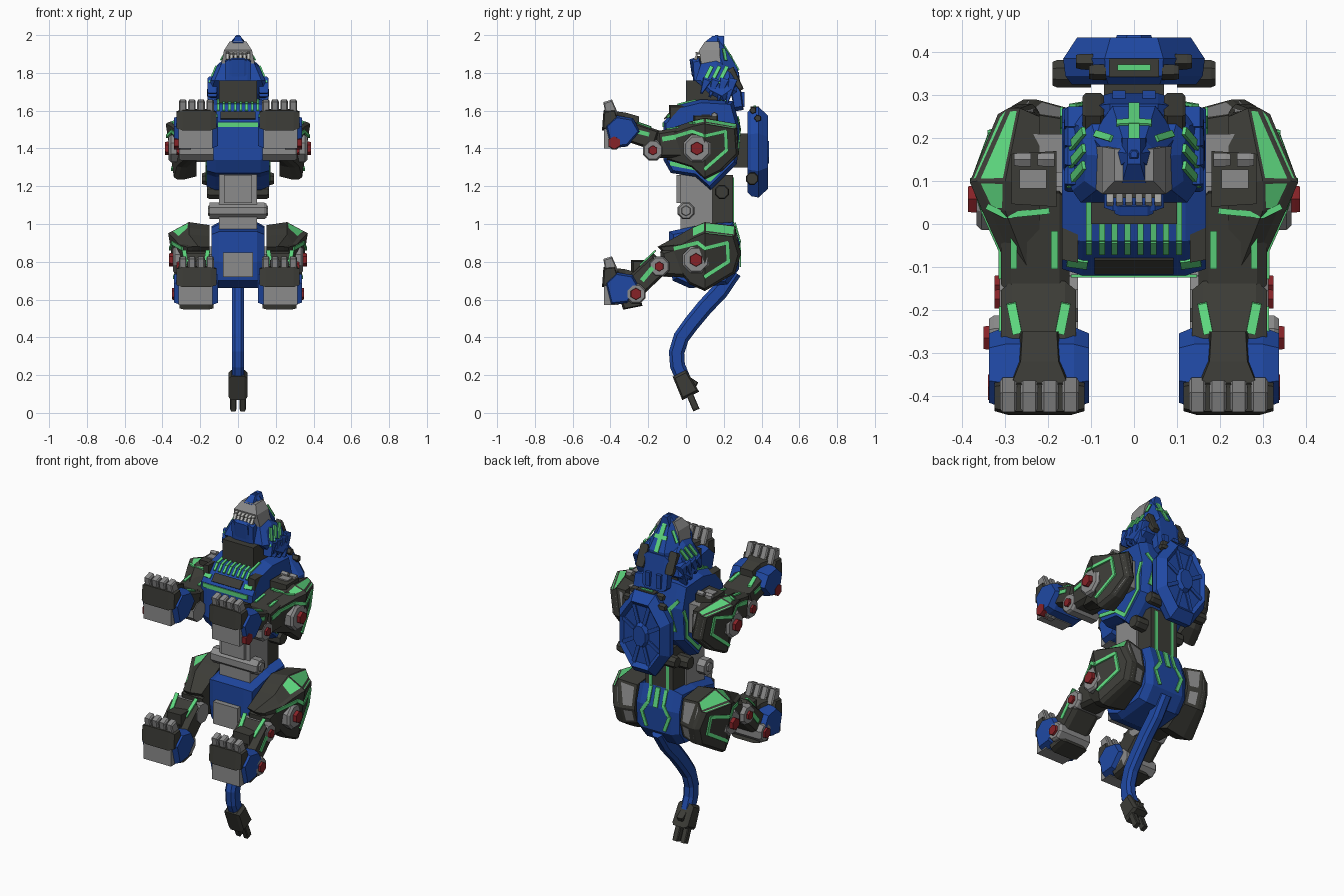
import bpy, bmesh, math
from mathutils import Vector

if "Cube" in bpy.data.objects:
    bpy.data.objects.remove(bpy.data.objects["Cube"])

COL = {"blue": (0.014, 0.066, 0.37), "dark": (0.045, 0.045, 0.038), "grey": (0.26, 0.26, 0.26),
       "green": (0.11, 0.68, 0.21), "red": (0.24, 0.016, 0.02), "ivory": (0.5, 0.5, 0.48)}
MAT = {}
for k, c in COL.items():
    MAT[k] = bpy.data.materials.new(k)
    MAT[k].diffuse_color = (*c, 1)


def finish(name, bm, col, mirror=False):
    bmesh.ops.recalc_face_normals(bm, faces=bm.faces)
    me = bpy.data.meshes.new(name)
    bm.to_mesh(me)
    bm.free()
    me.materials.append(MAT[col])
    ob = bpy.data.objects.new(name, me)
    bpy.context.collection.objects.link(ob)
    if mirror:
        ob.modifiers.new("mirror", 'MIRROR').use_mirror_merge = False
    return ob


def solid(name, rings, col, mirror=False, fold=None):
    """Bridge equal-length rings and cap both ends; fold creases along a y plane."""
    bm = bmesh.new()
    vs = [[bm.verts.new(p) for p in r] for r in rings]
    n = len(rings[0])
    for a, b in zip(vs, vs[1:]):
        for i in range(n):
            bm.faces.new((a[i], a[(i + 1) % n], b[(i + 1) % n], b[i]))
    bm.faces.new(vs[0])
    bm.faces.new(vs[-1])
    if fold is not None:
        bmesh.ops.bisect_plane(bm, geom=bm.verts[:] + bm.edges[:] + bm.faces[:], dist=1e-5,
                               plane_co=(0, fold, 0), plane_no=(0, 1, 0))
    return finish(name, bm, col, mirror)


def scaled(pts, s):
    cy = sum(p[0] for p in pts) / len(pts)
    cz = sum(p[1] for p in pts) / len(pts)
    return [(cy + (y - cy) * s, cz + (z - cz) * s) for y, z in pts]


def prism(name, pts, secs, col, mirror=False):
    """Side profile swept across x; secs = (x, scale)."""
    return solid(name, [[(x, y, z) for y, z in scaled(pts, s)] for x, s in secs], col, mirror)


def box(name, x0, x1, y0, y1, z0, z1, col, mirror=False, s=1):
    return prism(name, [(y0, z0), (y1, z0), (y1, z1), (y0, z1)], [(x0, 1), (x1, s)], col, mirror)


def hub(name, y, z, r, x0, x1, col, n=8, mirror=True, s=0.85):
    pts = [(y + r * math.cos((i + .5) * math.tau / n), z + r * math.sin((i + .5) * math.tau / n)) for i in range(n)]
    return prism(name, pts, [(x0, 1), (x1 - .012, 1), (x1, s)], col, mirror)


def limb(name, p, q, w0, w1, x0, x1, col, mirror=True):
    """Tapered bar between two (y, z) points."""
    p, q = Vector(p), Vector(q)
    n = (q - p).normalized().orthogonal()
    pts = [tuple(v) for v in (p + n * w0, q + n * w1, q - n * w1, p - n * w0)]
    m, d = (x0 + x1) / 2, (x1 - x0) / 2
    return prism(name, pts, [(m - d, .8), (m - d * .7, 1), (m + d * .7, 1), (m + d, .8)], col, mirror)


def ribbon(name, pts, normal, w, col="green", mirror=True, t=0.007):
    """Thin raised strip along a polyline."""
    bm = bmesh.new()
    N = Vector(normal).normalized()
    for a, b in zip(pts, pts[1:]):
        a, b = Vector(a), Vector(b)
        d = (b - a).normalized()
        s = N.cross(d).normalized() * w / 2
        a, b = a - d * w * .25, b + d * w * .25
        lo = [bm.verts.new(v - N * t / 2) for v in (a + s, b + s, b - s, a - s)]
        hi = [bm.verts.new(v + N * t / 2) for v in (a + s, b + s, b - s, a - s)]
        bm.faces.new(lo)
        bm.faces.new(hi)
        for i in range(4):
            bm.faces.new((lo[i], lo[(i + 1) % 4], hi[(i + 1) % 4], hi[i]))
    return finish(name, bm, col, mirror)


def paint(ob, rule, col, inset=0.012):
    """Inset the faces that satisfy rule and colour them."""
    ob.data.materials.append(MAT[col])
    idx = len(ob.data.materials) - 1
    bm = bmesh.new()
    bm.from_mesh(ob.data)
    bm.normal_update()
    fs = [f for f in bm.faces if rule(f, f.calc_center_median())]
    bmesh.ops.inset_individual(bm, faces=fs, thickness=inset)
    for f in fs:
        f.material_index = idx
    bm.to_mesh(ob.data)
    bm.free()


# ---- torso
chest = [(-.12, 1.54), (-.04, 1.63), (.08, 1.66), (.25, 1.65), (.285, 1.52), (.27, 1.32),
         (.13, 1.18), (.05, 1.25), (-.08, 1.27), (-.12, 1.34)]
prism("chest", chest, [(-.168, .92), (-.12, 1), (.12, 1), (.168, .92)], "blue")
ribbon("chest_side_stripe", [(.169, -.08, 1.32), (.169, .05, 1.295), (.169, .125, 1.235), (.169, .235, 1.345),
                             (.169, .235, 1.43), (.169, .26, 1.5)], (1, 0, 0), .022)
ribbon("chest_band", [(.14, -.121, 1.525), (-.14, -.121, 1.525)], (0, -1, 0), .025, mirror=False)
ribbon("collar_plate", [(-.08, -.098, 1.575), (.08, -.098, 1.575)], (0, -.75, .66), .05, "dark", False)
ribbon("collar_band", [(.115, -.095, 1.572), (.15, -.09, 1.572)], (0, -.75, .66), .025)
for i, x in enumerate((.015, .045, .075, .105)):
    ribbon(f"chest_vent_{i}", [(x, -.068, 1.603), (x, -.04, 1.634), (x, .05, 1.656)], (0, -.4, .9), .014, t=.009)
box("collar_post", .13, .168, -.09, .0, 1.5, 1.63, "dark", True, .85)
ribbon("back_stripe", [(.14, .277, 1.56), (.09, .286, 1.50), (.12, .277, 1.38)], (0, 1, 0), .02)
box("back_mount", -.07, .07, .25, .36, 1.3, 1.48, "dark")
# ---- waist
box("waist_core", -.10, .10, -.03, .14, .96, 1.28, "grey")
box("waist_plate", -.075, .075, -.05, .05, 1.11, 1.26, "grey")
hub("waist_axle", 0, 1.07, .048, -.15, .15, "grey", 8, False)
hub("waist_cap", 0, 1.07, .03, .14, .158, "grey", 6)
box("spine", -.09, .09, .12, .25, .95, 1.26, "dark")
ribbon("spine_stripe", [(.055, .25, 1.0), (.055, .25, 1.24)], (0, 1, 0), .02)
hub("side_pod", .19, 1.17, .04, .08, .165, "dark")
# ---- pelvis
hips = [(-.09, .96), (.1, 1.0), (.25, 1.01), (.285, .9), (.28, .76), (.22, .68), (.02, .66), (-.07, .7), (-.09, .8)]
prism("pelvis", hips, [(-.14, .88), (-.10, 1), (.10, 1), (.14, .88)], "blue")
box("pelvis_guard", -.08, .08, -.12, -.05, .72, .85, "grey")
ribbon("rump_stripe", [(.05, .255, 1.0), (.05, .283, .92), (.09, .287, .86), (.06, .287, .78)], (0, 1, 0), .02)
ribbon("rump_spine", [(0, .262, 1.0), (0, .287, .91)], (0, 1, 0), .03, mirror=False)
# ---- tail
path = [(.25, .75), (.18, .645), (.10, .56), (.03, .475), (-.025, .40), (-.05, .32), (-.045, .25), (-.015, .18)]
rings = []
for i, p in enumerate(path):
    d = Vector(path[min(i + 1, 7)]) - Vector(path[max(i - 1, 0)])
    n = Vector((-d.y, d.x)).normalized() * (.046 - .001 * i)
    w = .032
    rings.append([(x, p[0] + n.x * k, p[1] + n.y * k) for x, k in
                  ((-w, .6), (-w * .5, 1), (w * .5, 1), (w, .6), (w, -.6), (w * .5, -1), (-w * .5, -1), (-w, -.6))])
solid("tail", rings, "blue")
limb("tail_blaster", (-.035, .21), (.025, .09), .04, .05, -.05, .05, "dark", False)
limb("tail_barrel", (.01, .12), (.055, .015), .018, .018, .008, .042, "dark")
limb("tail_fin", (.0, .18), (.06, .15), .02, .012, -.02, .02, "dark", False)
# ---- saucer on the back
octa = [(math.cos((i + .5) * math.tau / 8) / .924, math.sin((i + .5) * math.tau / 8) / .924) for i in range(8)]
solid("saucer", [[(a * .165 * s, y, 1.38 + b * .24 * s) for a, b in octa] for y, s in
                 ((.325, .88), (.345, .97), (.385, 1), (.435, .8), (.415, .7), (.415, .3), (.44, .24))], "blue")
for i, (a, b) in enumerate(octa):
    ribbon(f"saucer_spoke_{i}", [(a * .04, .417, 1.38 + b * .06), (a * .115, .417, 1.38 + b * .165)],
           (0, 1, 0), .022, "blue", False, .009)
box("light_frame", -.058, .058, .342, .386, 1.60, 1.623, "dark")
box("light", -.038, .038, .357, .371, 1.61, 1.628, "green")
hub("saucer_thruster", .35, 1.24, .035, .10, .19, "dark")
for i, (x, z, y) in enumerate(((.085, 1.602, .355), (.115, 1.56, .38))):
    hub(f"saucer_vent_{i}", y, z, .02, x - .02, x + .02, "dark", 5)

# ---- head
box("neck", -.1, .1, .0, .22, 1.6, 1.76, "dark")
prof = [(2.0, .008, .155, .17), (1.95, .05, .13, .195), (1.89, .075, .09, .235), (1.82, .1, .1, .275),
        (1.69, .11, .1, .27)]
solid("skull", [[(-w * .5, b, z), (w * .5, b, z), (w, b * .6 + a * .4, z), (w * .8, a, z),
                 (-w * .8, a, z), (-w, b * .6 + a * .4, z)] for z, w, a, b in prof], "blue")
ribbon("forehead_stripe", [(0, .190, 1.965), (0, .237, 1.89), (0, .277, 1.82)], (0, .85, .5), .026, mirror=False)
ribbon("brow_stripe", [(.0, .238, 1.89), (.035, .236, 1.89)], (0, .85, .5), .022)
ribbon("eye", [(.055, .20, 1.925), (.088, .21, 1.87)], (.7, .4, .5), .016)
# upper jaw arch, nose bridge, mouth and lower jaw
solid("muzzle", [[(-w, a, z), (w, a, z), (w, b, z), (-w, b, z)] for z, w, a, b in
                 ((1.85, .088, .08, .18), (1.92, .074, .07, .18), (1.965, .045, .10, .175))], "grey")
solid("nose_bridge", [[(-w, a, z), (w, a, z), (w, .2, z), (-w, .2, z)] for z, w, a in
                      ((1.93, .03, .11), (1.96, .028, .095), (1.995, .015, .14))], "blue")
box("mouth", -.05, .05, .06, .11, 1.80, 1.89, "dark")
limb("jaw", (.085, 1.72), (.05, 1.875), .045, .02, -.07, .07, "blue", False)
limb("chin", (.06, 1.79), (.03, 1.875), .03, .012, -.045, .045, "blue", False)
for i, x in enumerate((.012, .034, .056)):
    limb(f"upper_tooth_{i}", (.08, 1.905), (.05, 1.90 + .008 * (i == 2)), .009, .002, x - .008, x + .008, "ivory")
    limb(f"lower_tooth_{i}", (.05, 1.87), (.06, 1.902), .009, .002, x - .008, x + .008, "ivory")
# mane: cheeks that widen downward, spikes, ears and nape
flare = lambda z: .165 - max(0, z - 1.71) * .42
mane = [(.05, 1.76), (.08, 1.85), (.16, 1.87), (.25, 1.81), (.27, 1.70), (.2, 1.65), (.12, 1.69)]
solid("mane_cheek", [[(.06, y, z) for y, z in mane], [(flare(z) - .02, y, z) for y, z in mane],
                     [(flare(z), y, z) for y, z in scaled(mane, .75)]], "blue", True)
for i in range(4):
    y = .07 + .045 * i
    limb(f"mane_spike_{i}", (y + .045, 1.77), (y + .01, 1.69 - .018 * i), .024, .006, .11, .162, "blue")
for i in range(3):
    y = .085 + .04 * i
    ribbon(f"mane_stripe_{i}", [(flare(1.83) + .004, y + .05, 1.83), (flare(1.75) + .004, y + .01, 1.75)],
           (.92, 0, .38), .02, t=.009)
ribbon("neck_stripe", [(.112, .19, 1.70), (.112, .20, 1.64)], (1, 0, 0), .03)
limb("ear", (.23, 1.82), (.295, 1.71), .025, .012, .07, .12, "dark")
limb("nape", (.25, 1.80), (.28, 1.60), .03, .025, -.08, .08, "blue", False)
box("nape_vent", .02, .05, .27, .311, 1.62, 1.70, "blue", True)


# ---- legs
def armour(name, pts, xmax, ztop, xin, xmid, drop, stripes, w):
    """Side shell with a vertical crease, narrowing to front, back and bottom; the top edge slopes outward."""
    face = lambda y, z: xmax - .4 * abs(y - .1) + (z - ztop) * .15
    rim = [(y, z - drop * (z > ztop - .05)) for y, z in pts]
    ob = solid(name, [[(xin, y, z) for y, z in scaled(pts, .9)],
                      [(min(xmid, face(y, z) - .05), y, z) for y, z in pts],
                      [(face(y, z) - .02, y, z) for y, z in rim],
                      [(face(y, z), y, z) for y, z in scaled(rim, .93)]], "dark", True, .1)
    paint(ob, lambda f, c: f.normal.z > .6 and xmid < c.x < xmax - .035 and c.y > .02, "green", .01)
    paint(ob, lambda f, c: f.normal.y > .6 and c.x < xmid, "grey", .022)
    ribbon(name + "_stripe", [(face(y, z) + .002, y, z) for y, z in stripes], (1, 0, 0), w, t=.009)


def paw(name, dz):
    body = [(-.43, 1.52), (-.37, 1.575), (-.28, 1.56), (-.24, 1.49), (-.31, 1.41), (-.40, 1.40)]
    prism(name + "_shell", [(y, z + dz) for y, z in body], [(.105, .85), (.14, 1), (.30, 1), (.338, .85)], "blue", True)
    box(name + "_sole", .135, .315, -.435, -.36, 1.40 + dz, 1.51 + dz, "grey", True)
    limb(name + "_pad", (-.395, 1.50 + dz), (-.405, 1.605 + dz), .05, .032, .115, .325, "dark")
    solid(name + "_ridge", [[(.22 - w, y, 1.5 + dz), (.22 + w, y, 1.5 + dz), (.22 + w * .8, y, z + dz),
                             (.22 - w * .8, y, z + dz)] for y, w, z in
                            ((-.25, .05, 1.57), (-.32, .055, 1.59), (-.40, .095, 1.60))], "dark", True)
    for i in range(4):
        x = .148 + i * .048
        limb(f"{name}_toe_{i}", (-.39, 1.57 + dz), (-.415, 1.652 + dz), .034, .024, x - .02, x + .02, "grey")


def joint(name, y, z, r, x0, x1, rr, lip=.025):
    hub(name, y, z, r, x0, x1 - lip, "grey")
    hub(name + "_bolt", y, z, rr, x1 - .06, x1, "red", 6, s=.95)


# front legs
armour("shoulder_armour", [(-.12, 1.43), (-.1, 1.50), (.03, 1.545), (.1, 1.56), (.27, 1.53), (.28, 1.37), (.19, 1.28),
                           (.1, 1.235), (.03, 1.30), (-.1, 1.34)], .385, 1.54, .22, .30, .02,
       [(-.07, 1.46), (.03, 1.49), (.1, 1.465), (.21, 1.49), (.215, 1.39), (.1, 1.29)], .018)
joint("shoulder_joint", .058, 1.40, .078, .12, .387, .036, .02)
box("shoulder_yoke", .13, .25, .12, .21, 1.36, 1.53, "grey", True)
limb("upper_foreleg", (.08, 1.44), (-.16, 1.42), .09, .07, .15, .31, "dark")
box("shoulder_pad", .18, .285, .04, .17, 1.5, 1.575, "dark", True, .9)
for i, x in enumerate((.205, .26)):
    hub(f"shoulder_stud_{i}", .15, 1.575, .018, x - .02, x + .02, "grey", 6)
ribbon("shoulder_badge", [(.215, .105, 1.577), (.255, .105, 1.577)], (0, 0, 1), .045, "grey")
for i, x in enumerate((.185, .28)):
    ribbon(f"foreleg_slit_{i}", [(x, -.02, 1.514), (x, -.10, 1.503)], (0, -.1, 1), .016, t=.009)
ribbon("shoulder_trim", [(.34, .04, 1.535), (.30, .02, 1.535), (.20, .03, 1.535)], (0, 0, 1), .014, t=.009)
joint("elbow_joint", -.175, 1.39, .058, .13, .325, .026, .012)
limb("forearm", (-.15, 1.44), (-.33, 1.50), .055, .055, .135, .31, "dark")
joint("wrist_joint", -.38, 1.43, .038, .25, .34, .036)
paw("front_paw", 0)
# hind legs
armour("thigh_armour", [(-.15, .88), (-.03, .945), (.03, .98), (.1, 1.01), (.26, .99), (.29, .84), (.26, .74),
                        (.1, .645), (.02, .68), (-.08, .80)], .37, .95, .15, .26, .05,
       [(-.06, .87), (.06, .90), (.1, .87), (.22, .90), (.225, .80), (.1, .72)], .02)
joint("hip_joint", .053, .81, .076, .12, .365, .036, .02)
limb("thigh", (.06, .81), (-.13, .79), .1, .065, .15, .29, "dark")
joint("knee_joint", -.142, .775, .058, .13, .325, .026, .012)
limb("shin", (-.13, .80), (-.28, .66), .06, .062, .135, .31, "dark")
box("shin_guard", .17, .27, -.29, -.18, .72, .81, "dark", True, .8)
joint("ankle_joint", -.265, .63, .056, .13, .35, .032, .012)
limb("heel", (-.24, .60), (-.34, .57), .035, .025, .13, .31, "dark")
paw("hind_paw", -.83)
# glowing leg panels
for n, a, b in (("forearm", (-.19, 1.514), (-.25, 1.535)), ("shin", (-.165, .855), (-.24, .785))):
    for i, x in enumerate((.16, .285)):
        ribbon(f"{n}_panel_{i}", [(x, *a), (x + .012 * (1 - 2 * i), *b)], (0, -.3, .95), .022, t=.009)
ribbon("foreleg_panel", [(.312, -.06, 1.46), (.312, -.12, 1.45)], (1, 0, 0), .025)
ribbon("forearm_side_panel", [(.311, -.20, 1.475), (.311, -.26, 1.49)], (1, 0, 0), .022)
ribbon("shin_side_panel", [(.311, -.18, .765), (.311, -.23, .705)], (1, 0, 0), .025)

for m in bpy.data.materials:
    if m.users and not m.is_grease_pencil:
        m.use_nodes = True
        m.node_tree.nodes["Principled BSDF"].inputs["Base Color"].default_value = m.diffuse_color
